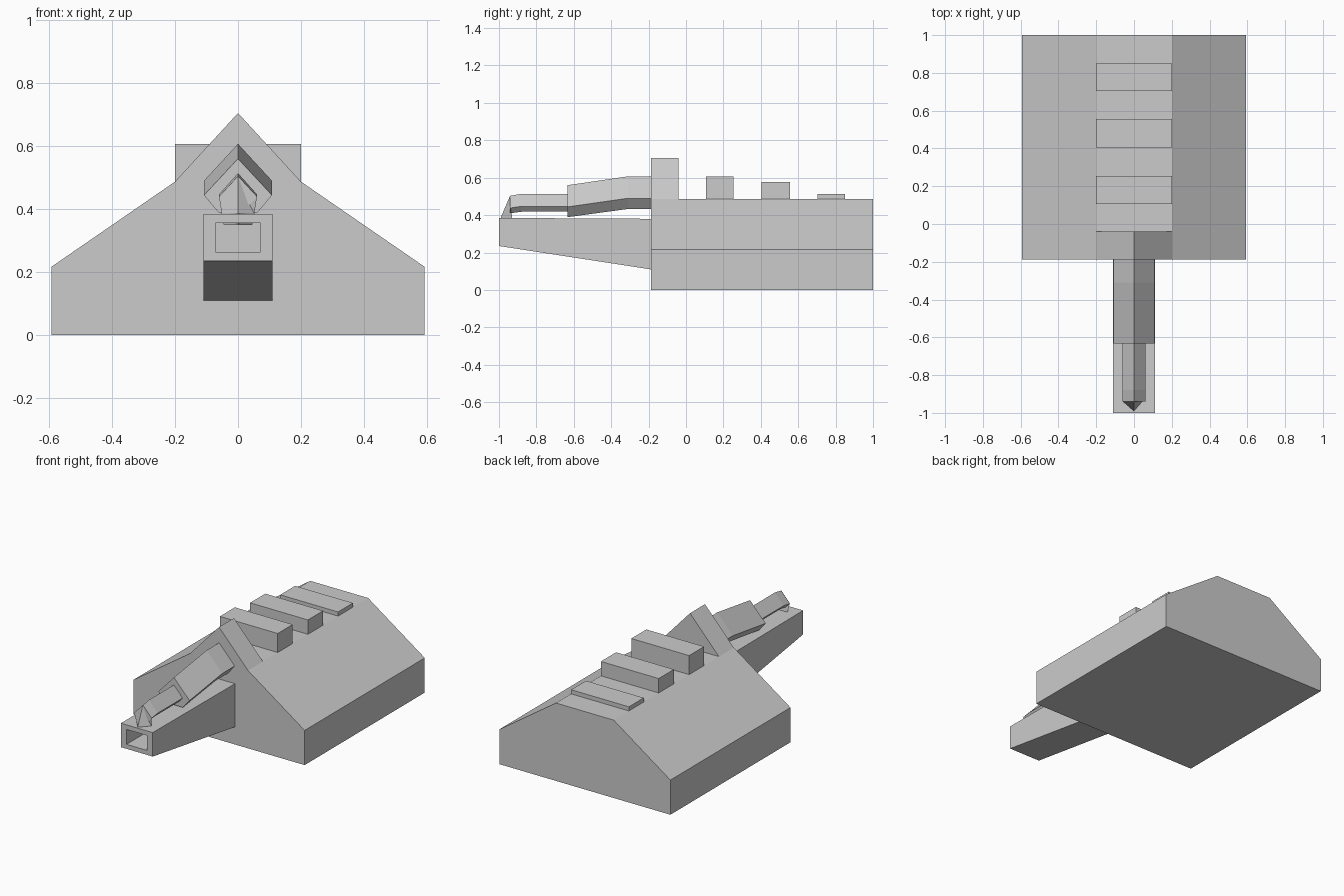
import bpy, bmesh

if "Cube" in bpy.data.objects:
    bpy.data.objects.remove(bpy.data.objects["Cube"])


def loft(name, sections):
    """Solid through matching rings of 3D points, capped at both ends."""
    bm = bmesh.new()
    rings = [[bm.verts.new(p) for p in s] for s in sections]
    n = len(rings[0])
    for a, b in zip(rings, rings[1:]):
        for i in range(n):
            j = (i + 1) % n
            bm.faces.new((a[i], a[j], b[j], b[i]))
    bm.faces.new(rings[0])
    bm.faces.new(rings[-1])
    bmesh.ops.recalc_face_normals(bm, faces=bm.faces)
    mesh = bpy.data.meshes.new(name)
    bm.to_mesh(mesh)
    bm.free()
    ob = bpy.data.objects.new(name, mesh)
    bpy.context.collection.objects.link(ob)
    return ob


def prism(name, profile, y0, y1):
    return loft(name, [[(x, y, z) for x, z in profile] for y in (y0, y1)])


def rect(w, z0, z1):
    return [(-w, z0), (w, z0), (w, z1), (-w, z1)]


def pointed(y, w, wb, top, side, bottom):
    """Ridge-topped pentagonal cross-section, narrowing below."""
    return [(0, y, top), (w, y, side), (wb, y, bottom),
            (-wb, y, bottom), (-w, y, side)]


# Main body with sloping shoulders
prism("body", [(-0.592, 0), (0.592, 0), (0.592, 0.217), (0.2, 0.487),
               (-0.2, 0.487), (-0.592, 0.217)], -0.187, 1)

# Pointed crest at the front of the roof
prism("front_crest", [(-0.2, 0.487), (0.2, 0.487), (0, 0.705)], -0.187, -0.04)

# Three roof blocks, stepping down to the rear
for i, (y0, y1, top) in enumerate([(0.107, 0.255, 0.606),
                                   (0.405, 0.555, 0.577),
                                   (0.703, 0.85, 0.513)]):
    prism(f"roof_block_{i + 1}", rect(0.2, 0.47, top), y0, y1)

# Tapered front beam with a rectangular bore
beam = loft("front_beam", [
    [(x, -1, z) for x, z in rect(0.11, 0.235, 0.385)],
    [(x, -0.15, z) for x, z in rect(0.11, 0.104, 0.38)]])
bore = prism("bore_cutter", rect(0.071, 0.263, 0.356), -1.1, -0.2)
bore.hide_render = True
bore.hide_set(True)
cut = beam.modifiers.new("bore", "BOOLEAN")
cut.operation = 'DIFFERENCE'
cut.object = bore
cut.solver = 'EXACT'

# Thick and thin ridged tubes above the beam
loft("thick_tube", [pointed(-0.15, 0.108, 0.062, 0.607, 0.49, 0.433),
                    pointed(-0.31, 0.108, 0.062, 0.607, 0.49, 0.433),
                    pointed(-0.633, 0.108, 0.062, 0.56, 0.444, 0.389)])
loft("thin_tube", [pointed(-0.6, 0.06, 0.035, 0.514, 0.447, 0.418),
                   pointed(-0.88, 0.06, 0.035, 0.514, 0.447, 0.418),
                   pointed(-0.94, 0.06, 0.035, 0.503, 0.438, 0.41)])

# Wedge nib turning down into the beam
loft("nib", [[(0, -0.94, 0.505), (0.06, -0.94, 0.44), (-0.06, -0.94, 0.44)],
             [(0, -0.99, 0.388), (0.052, -0.93, 0.385), (-0.052, -0.93, 0.385)],
             [(0, -0.99, 0.35), (0.045, -0.93, 0.35), (-0.045, -0.93, 0.35)]])
